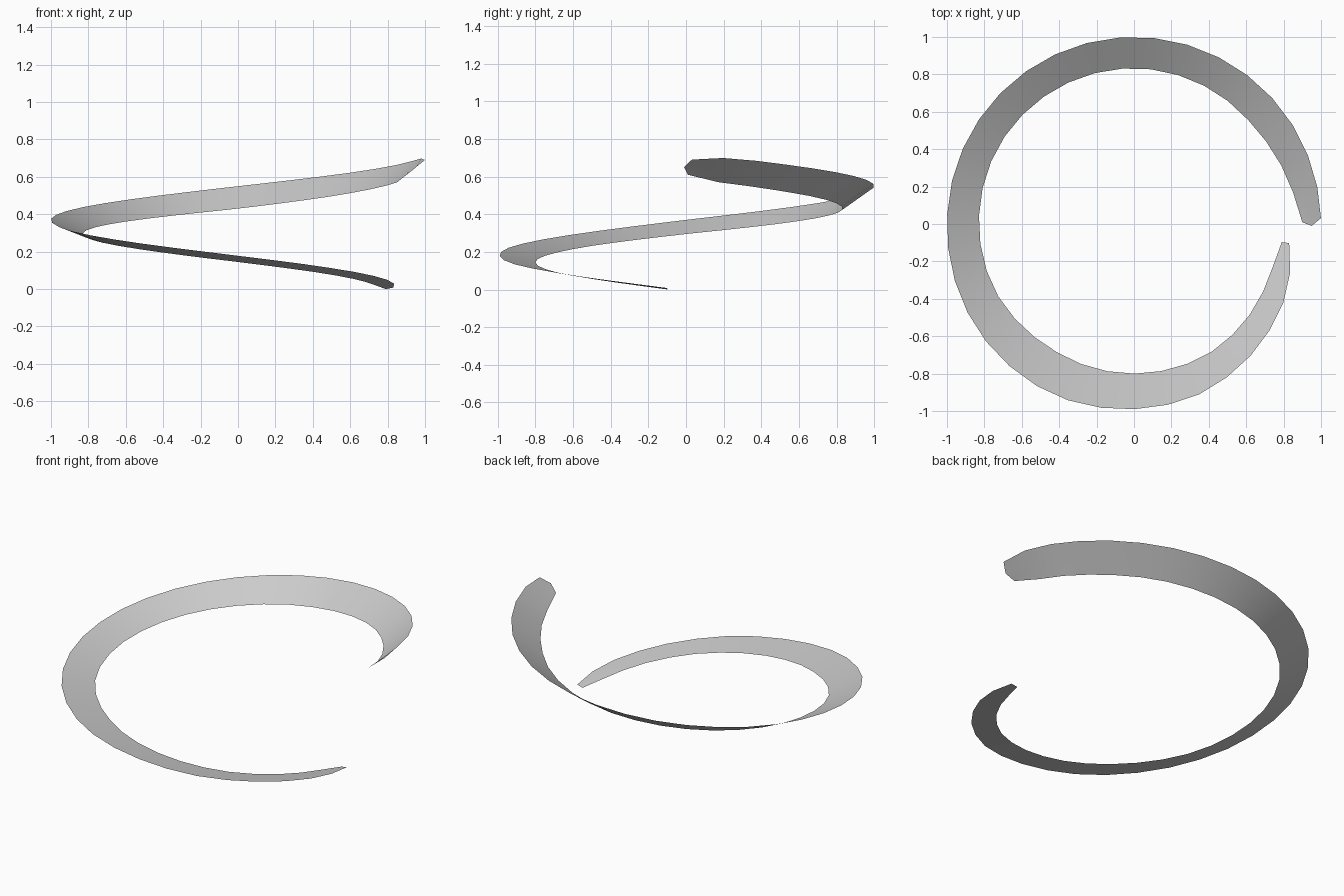
import bpy
import bmesh
from math import cos, sin, radians

cube = bpy.data.objects.get("Cube")
if cube:
    bpy.data.objects.remove(cube, do_unlink=True)

SEGMENTS, START, END = 34, 1.0, 353.0

# Edge profiles: (degrees around, value)
OUTER_RADIUS = [(1, 1.0), (180, 1.0), (215, 1.01), (245, 1.01), (270, .99), (290, .977),
                (309, .945), (332, .903), (342, .876), (348, .862), (353, .836)]
INNER_RADIUS = [(1, .9), (7, .875), (23, .845), (38, .825), (90, .833), (150, .835),
                (205, .825), (235, .8), (300, .8), (325, .784), (340, .774), (347, .78), (353, .796)]
OUTER_HEIGHT = [(1, .69), (8, .7), (15, .697), (90, .55), (180, .37), (270, .178),
                (300, .115), (332, .05), (353, .008)]
INNER_HEIGHT = [(1, .61), (7, .578), (90, .43), (180, .295), (270, .145), (353, 0)]


def sample(profile, x):
    for (x0, v0), (x1, v1) in zip(profile, profile[1:]):
        if x <= x1:
            return v0 + (v1 - v0) * (x - x0) / (x1 - x0)
    return profile[-1][1]


def ribbon_point(angle, across, swing=0.0):
    """Point on the band; across runs from 0 (inner edge) to 1 (outer edge)."""
    r0, r1 = sample(INNER_RADIUS, angle), sample(OUTER_RADIUS, angle)
    z0, z1 = sample(INNER_HEIGHT, angle), sample(OUTER_HEIGHT, angle)
    r, a = r0 + (r1 - r0) * across, radians(angle + swing)
    return r * cos(a), r * sin(a), z0 + (z1 - z0) * across


# Thin spiral band, two strips wide, with a blunt pointed start
bm = bmesh.new()
rows = []
for i in range(SEGMENTS + 1):
    angle = START + (END - START) * i / SEGMENTS
    swings = (-.4, -1.6, .8) if i == 0 else (0, 0, 0)
    rows.append([bm.verts.new(ribbon_point(angle, k / 2, s)) for k, s in enumerate(swings)])
for a, b in zip(rows, rows[1:]):
    for k in range(2):
        bm.faces.new((a[k], a[k + 1], b[k + 1], b[k])).smooth = True

mesh = bpy.data.meshes.new("spiral_band")
bm.to_mesh(mesh)
bm.free()
band = bpy.data.objects.new("spiral_band", mesh)
bpy.context.collection.objects.link(band)

# Plain grey finish
grey = bpy.data.materials.new("light_grey")
grey.use_nodes = True
colour = (.6, .6, .6, 1)
grey.diffuse_color = colour
grey.node_tree.nodes["Principled BSDF"].inputs["Base Color"].default_value = colour
mesh.materials.append(grey)
